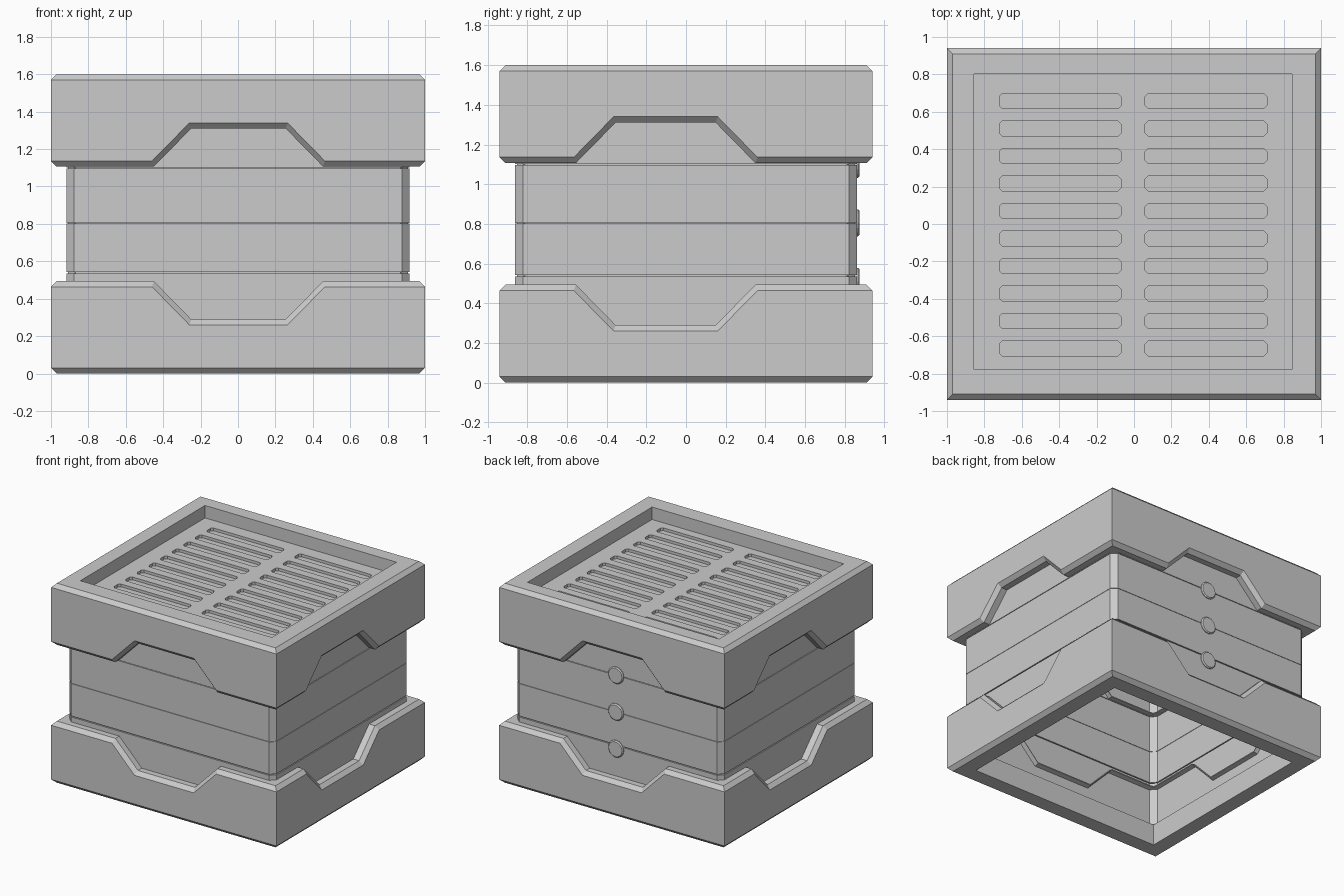
import bpy
import bmesh
from math import pi
from mathutils import Matrix, Vector

cube = bpy.data.objects.get("Cube")
if cube:
    bpy.data.objects.remove(cube)

grey = bpy.data.materials.new("plain_grey")
grey.use_nodes = True
grey.diffuse_color = (0.6, 0.6, 0.6, 1)
grey.node_tree.nodes["Principled BSDF"].inputs["Base Color"].default_value = (0.6, 0.6, 0.6, 1)


def finish(name, bm):
    bmesh.ops.recalc_face_normals(bm, faces=bm.faces[:])
    mesh = bpy.data.meshes.new(name)
    bm.to_mesh(mesh)
    bm.free()
    mesh.materials.append(grey)
    obj = bpy.data.objects.new(name, mesh)
    bpy.context.collection.objects.link(obj)
    return obj


def loft_ring(bm, loops):
    """Join closed loops of points, and the last loop back to the first."""
    rows = [[bm.verts.new(p) for p in loop] for loop in loops]
    for a, b in zip(rows, rows[1:] + rows[:1]):
        for i in range(len(a)):
            j = (i + 1) % len(a)
            bm.faces.new((a[i], a[j], b[j], b[i]))


HX, HY, TOP = 1.0, 0.94, 1.6
EDGE, NOTCH_DEPTH = 0.494, 0.204


def shell_loop(inset, z, follows, spread=0):
    """One loop round the shell; a following loop dips into the four notches."""
    loop = []
    for side in range(4):
        along, out, shift = (HX, HY, 0.0) if side % 2 == 0 else (HY, HX, -0.105)
        notch = [(-0.45, 0), (-0.25, 1), (0.255, 1), (0.455, 0)]
        points = [(-(along - inset), 0)]
        points += [(shift + s + (spread if s > 0 else -spread), d) for s, d in notch]
        turn = Matrix.Rotation(side * pi / 2, 3, "Z")
        for s, dip in points:
            height = z + EDGE - dip * NOTCH_DEPTH if follows else z
            loop.append(turn @ Vector((s, -(out - inset), height)))
    return loop


# Upper and lower shells: rim, outer wall and inward lip with bevelled edges
shell_section = [
    (0.03, 0, False), (0, 0.03, False), (0, -0.03, True, 0.01), (0.03, 0, True),
    (0.15, 0, True), (0.15, -0.008, True), (0.05, -0.03, True),
    (0.05, 0.17, False), (0.15, 0.17, False), (0.15, 0, False),
]
for name, flipped in (("lower_shell", False), ("upper_shell", True)):
    bm = bmesh.new()
    loft_ring(bm, [shell_loop(*step) for step in shell_section])
    if flipped:
        for v in bm.verts:
            v.co.z = TOP - v.co.z
            # the top opening sits slightly off centre
            if v.co.z > 1.4 and abs(v.co.x) < 0.86 and abs(v.co.y) < 0.8:
                v.co.x -= 0.005
                v.co.y += 0.013
    finish(name, bm)


# Hollow body with chamfered corners and a groove at each seam
def body_loop(inset, z):
    x, y, c = 0.918 - inset, 0.862 - inset, 0.04
    quarter = [(x - c, -y), (x, c - y)]
    right = quarter + [(px, -py) for px, py in reversed(quarter)]
    return [(px, py, z) for px, py in right + [(-px, -py) for px, py in right]]


low, high, wall, groove = 0.18, 1.48, 0.035, 0.01
outer = [(0, low)]
for seam, gap in ((0.538, 0.008), (0.803, 0.003), (1.1, 0.005)):
    a, b = seam - gap / 2, seam + gap / 2
    outer += [(0, a), (groove, a), (groove, b), (0, b)]
outer.append((0, high))
inner = [(wall - inset, z) for inset, z in reversed(outer)]
bm = bmesh.new()
loft_ring(bm, [body_loop(*step) for step in outer + inner])
finish("body", bm)


# Top grille: a plate with two columns of shallow slots
def prism(bm, outline, z0, z1):
    face = bm.faces.new([bm.verts.new((x, y, z0)) for x, y in outline])
    moved = bmesh.ops.extrude_face_region(bm, geom=[face])["geom"]
    verts = [v for v in moved if isinstance(v, bmesh.types.BMVert)]
    bmesh.ops.translate(bm, verts=verts, vec=(0, 0, z1 - z0))


def cut_corner_box(cx, cy, w, h, c):
    corners = [(w, c - h), (w, h - c), (w - c, h), (c - w, h),
               (-w, h - c), (-w, c - h), (c - w, -h), (w - c, -h)]
    return [(cx + x, cy + y) for x, y in corners]


FLOOR = 1.5
bm = bmesh.new()
prism(bm, cut_corner_box(0, 0, 0.895, 0.84, 0.04), FLOOR - 0.05, FLOOR)
grille = finish("top_grille", bm)
bm = bmesh.new()
for row in range(10):
    for cx in (-0.395, 0.385):
        prism(bm, cut_corner_box(cx, 0.657 - row * 0.147, 0.325, 0.04, 0.016),
              FLOOR - 0.022, FLOOR + 0.1)
cutter = finish("slot_cutter", bm)
cutter.hide_render = True
cut = grille.modifiers.new("slots", "BOOLEAN")
cut.object, cut.operation, cut.solver = cutter, "DIFFERENCE", "EXACT"
bpy.context.view_layer.objects.active = grille
bpy.ops.object.modifier_apply(modifier=cut.name)
bpy.data.objects.remove(cutter)

# Three round knobs on the back
for i in range(3):
    bm = bmesh.new()
    place = Matrix.Translation((0.015, 0.857, 0.51 + 0.295 * i)) @ Matrix.Rotation(pi / 2, 4, "X")
    bmesh.ops.create_cone(bm, cap_ends=True, segments=16, radius1=0.068, radius2=0.068,
                          depth=0.036, matrix=place)
    rim = [e for e in bm.edges if all(v.co.y > 0.87 for v in e.verts)]
    bmesh.ops.bevel(bm, geom=rim, offset=0.008, segments=1, affect="EDGES")
    finish("back_knob_%d" % (i + 1), bm)
